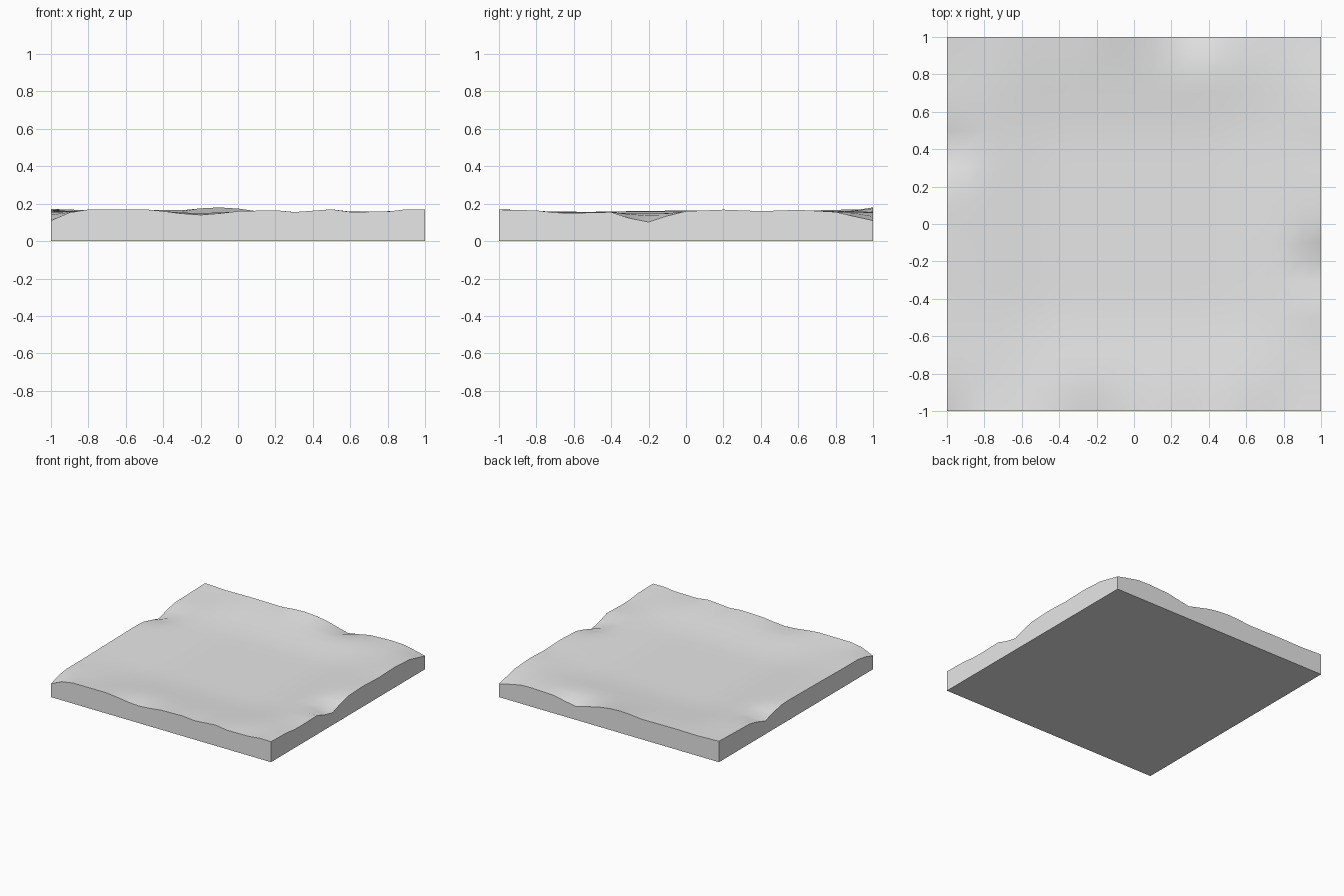
import bpy
import bmesh
import math

if "Cube" in bpy.data.objects:
    bpy.data.objects.remove(bpy.data.objects["Cube"])

N = 20            # cells along each side
STEP = 2.0 / N
CENTRE_Z = 0.122  # level of the shallow middle
RIM_Z = 0.160     # mean level just inside the rim

# Rim height profiles as (position, height)
FRONT = [(-1, .11), (-.9, .153), (-.8, .169), (-.5, .17), (-.4, .16), (-.3, .147),
         (-.2, .14), (-.1, .148), (0, .16), (.2, .165), (.3, .155), (.5, .17),
         (.6, .156), (.8, .158), (.9, .17), (1, .168)]
BACK = [(-1, .172), (-.8, .165), (-.6, .168), (-.3, .165), (-.2, .175), (-.1, .18),
        (0, .174), (.1, .16), (.2, .135), (.3, .11), (.4, .127), (.5, .147),
        (.7, .155), (.8, .152), (.9, .132), (1, .11)]
LEFT = [(-1, .11), (-.9, .14), (-.8, .155), (-.6, .155), (-.3, .16), (.1, .165),
        (.2, .16), (.3, .137), (.4, .11), (.5, .14), (.6, .162), (1, .172)]
RIGHT = [(-1, .168), (-.8, .164), (-.7, .152), (-.6, .15), (-.4, .155), (-.3, .122),
         (-.2, .102), (-.1, .135), (0, .16), (.2, .168), (.4, .16), (.6, .167),
         (.8, .156), (.9, .132), (1, .11)]


def sample(profile, t):
    """Linear interpolation along a rim profile."""
    for (a, za), (b, zb) in zip(profile, profile[1:]):
        if t <= b + 1e-6:
            return za + (zb - za) * (t - a) / (b - a)
    return profile[-1][1]


def smoothstep(t):
    t = max(0.0, min(1.0, t))
    return t * t * (3 - 2 * t)


def height(x, y):
    """Rim profiles fading into a shallow bowl."""
    sides = [(1 + y, sample(FRONT, x)), (1 - y, sample(BACK, x)),
             (1 + x, sample(LEFT, y)), (1 - x, sample(RIGHT, y))]
    depth, rim = min(sides, key=lambda s: s[0])
    if depth < 1e-6:
        return rim
    weights = [1 / d ** 3 for d, z in sides]
    mixed = sum(w * z for w, (d, z) in zip(weights, sides)) / sum(weights)
    # rounded distance so the bowl has soft corners
    dx, dy = max(0, abs(x) - .4), max(0, abs(y) - .4)
    bowl = CENTRE_Z + (RIM_Z - CENTRE_Z) * smoothstep(math.hypot(dx, dy) / .6)
    fade = max(0.0, 1 - depth / .25) ** 2
    return bowl + (mixed - RIM_Z) * fade


bm = bmesh.new()

# Wavy top surface
coords = [-1 + i * STEP for i in range(N + 1)]
top = [[bm.verts.new((x, y, height(x, y))) for x in coords] for y in coords]
for j in range(N):
    for i in range(N):
        face = bm.faces.new((top[j][i], top[j][i + 1], top[j + 1][i + 1], top[j + 1][i]))
        face.smooth = True

# Flat base and one wall for each side
corners = [bm.verts.new((x, y, 0)) for x, y in ((-1, -1), (1, -1), (1, 1), (-1, 1))]
bm.faces.new(corners[::-1])
edges = [top[0], [row[-1] for row in top], top[-1][::-1], [row[0] for row in top][::-1]]
for k, edge in enumerate(edges):
    bm.faces.new([corners[k], corners[(k + 1) % 4]] + edge[::-1])

bmesh.ops.recalc_face_normals(bm, faces=bm.faces)
mesh = bpy.data.meshes.new("ground_tile")
bm.to_mesh(mesh)
bm.free()

tile = bpy.data.objects.new("ground_tile", mesh)
bpy.context.collection.objects.link(tile)
grey = bpy.data.materials.new("light_grey")
grey.diffuse_color = (0.8, 0.8, 0.8, 1)
grey.use_nodes = True
grey.node_tree.nodes["Principled BSDF"].inputs["Base Color"].default_value = grey.diffuse_color
mesh.materials.append(grey)

# Smooth top, crisp border
bpy.context.view_layer.objects.active = tile
tile.select_set(True)
bpy.ops.object.shade_smooth_by_angle(angle=math.radians(40))
